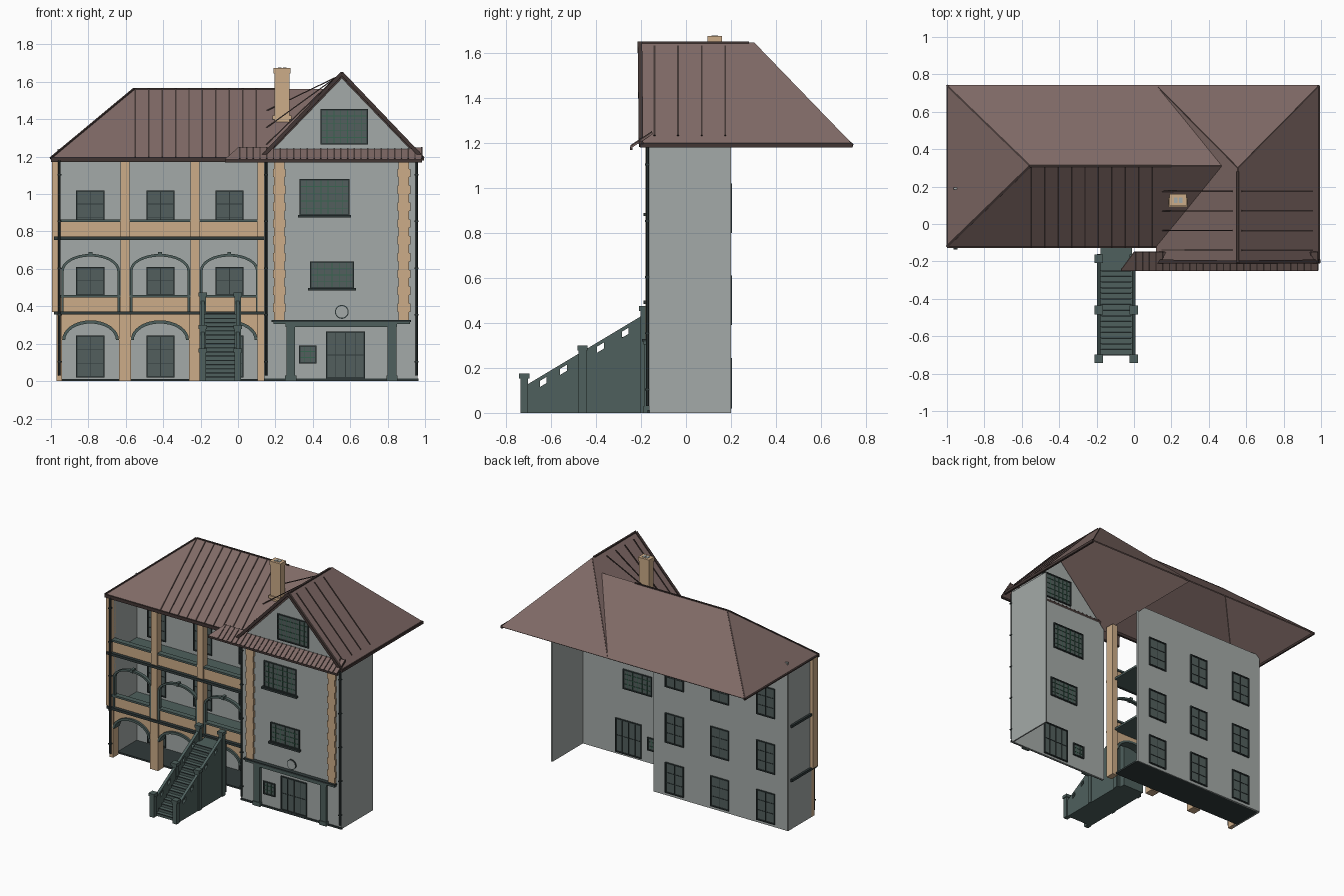
import bpy, bmesh, math
from mathutils import Vector

cube = bpy.data.objects.get("Cube")
if cube:
    bpy.data.objects.remove(cube, do_unlink=True)


def material(name, r, g, b):
    m = bpy.data.materials.new(name)
    m.use_nodes = True
    col = [(c / 255 / 12.92 if c < 11 else ((c / 255 + 0.055) / 1.055) ** 2.4) for c in (r, g, b)] + [1]
    m.diffuse_color = col
    m.node_tree.nodes["Principled BSDF"].inputs["Base Color"].default_value = col
    return m


WALL = material("grey plaster", 164, 170, 168)
STONE = material("tan stone", 204, 172, 136)
ROOF = material("brown roof", 128, 106, 102)
SEAM = material("dark roof trim", 66, 54, 52)
SLATE = material("slate green", 78, 96, 93)
TRIM = material("dark slate trim", 48, 58, 58)
PANE = material("window pane", 82, 95, 93)
BAR = material("green glazing bar", 56, 100, 80)


class Part:
    """Collects boxes, bars and prisms into one object."""

    def __init__(self, name, mat):
        self.name, self.mat, self.bm = name, mat, bmesh.new()

    def face(self, pts):
        self.bm.faces.new([self.bm.verts.new(p) for p in pts])
        return self

    def prism(self, pts, axis, a, b):
        place = (lambda p, d: (d, p[0], p[1])) if axis == "x" else (lambda p, d: (p[0], d, p[1]))
        lo = [self.bm.verts.new(place(p, a)) for p in pts]
        hi = [self.bm.verts.new(place(p, b)) for p in pts]
        self.bm.faces.new(lo)
        self.bm.faces.new(hi[::-1])
        for i in range(len(pts)):
            j = (i + 1) % len(pts)
            self.bm.faces.new((lo[i], hi[i], hi[j], lo[j]))
        return self

    def box(self, x0, x1, y0, y1, z0, z1):
        return self.prism([(x0, z0), (x1, z0), (x1, z1), (x0, z1)], "y", y0, y1)

    def bar(self, p, q, w, sides=4):
        p, q = Vector(p), Vector(q)
        rot = (q - p).to_track_quat("Z", "Y")
        ring = [Vector((math.cos(t), math.sin(t), 0)) * w * 0.7
                for t in [(k + 0.5) * math.tau / sides for k in range(sides)]]
        lo = [self.bm.verts.new(p + rot @ v) for v in ring]
        hi = [self.bm.verts.new(q + rot @ v) for v in ring]
        self.bm.faces.new(lo)
        self.bm.faces.new(hi)
        for i in range(sides):
            j = (i + 1) % sides
            self.bm.faces.new((lo[i], lo[j], hi[j], hi[i]))
        return self

    def done(self, thickness=0):
        bmesh.ops.recalc_face_normals(self.bm, faces=self.bm.faces)
        me = bpy.data.meshes.new(self.name)
        self.bm.to_mesh(me)
        self.bm.free()
        me.materials.append(self.mat)
        ob = bpy.data.objects.new(self.name, me)
        bpy.context.collection.objects.link(ob)
        if thickness:
            mod = ob.modifiers.new("thickness", "SOLIDIFY")
            mod.thickness, mod.offset = thickness, 0
        return ob


def window(name, x0, x1, z0, z1, y, cols, rows, bar_mat, sill=0.0):
    """Pane, frame and glazing bars showing on both sides of a thin wall."""
    Part(name + "_pane", PANE).box(x0, x1, y - 0.008, y + 0.008, z0, z1).done()
    f, d = 0.008, 0.015
    frame = Part(name + "_frame", TRIM)
    for x in (x0, x1 - f):
        frame.box(x, x + f, y - d, y + d, z0, z1)
    for z in (z0, z1 - f):
        frame.box(x0, x1, y - d, y + d, z, z + f)
    if sill:
        frame.box(x0 - sill, x1 + sill, y - 0.028, y, z0 - 0.01, z0 + 0.004)
    frame.done()
    bars = Part(name + "_bars", bar_mat)
    for i in range(1, cols):
        x = x0 + (x1 - x0) * i / cols
        bars.box(x - 0.002, x + 0.002, y - 0.012, y + 0.012, z0, z1)
    for i in range(1, rows):
        z = z0 + (z1 - z0) * i / rows
        bars.box(x0, x1, y - 0.011, y + 0.011, z - 0.002, z + 0.002)
    bars.done()


def arc(cx, rx, z, rz, n=16):
    return [(cx + rx * math.cos(math.pi * i / n), z + rz * math.sin(math.pi * i / n)) for i in range(n + 1)]


# Walls of the gabled wing: front and outer side only, open behind
FY = -0.16
Part("wing_front_wall", WALL).prism(
    [(0.14, 0), (0.96, 0), (0.96, 1.2), (0.555, 1.62), (0.14, 1.19)], "y", FY - 0.005, FY + 0.005).done()
Part("wing_side_wall", WALL).box(0.95, 0.96, FY, 0.2, 0, 1.19).done()

# Walls of the gallery block
BY = 0.19
Part("gallery_back_wall", WALL).box(-0.965, 0.13, BY - 0.006, BY + 0.006, 0, 1.24).done()
Part("gallery_side_wall", WALL).box(-0.97, -0.955, -0.08, BY, 0, 1.19).done()
for c in (-0.79, -0.415, -0.045):
    for z0, z1 in ((0.02, 0.245), (0.39, 0.61), (0.8, 1.02)):
        window("gallery_window", c - 0.075, c + 0.075, z0, z1, BY, 2, 3, TRIM)

# Gallery floors, bands and parapets
Part("ground_floor", TRIM).box(-0.96, 0.13, -0.04, BY, 0, 0.012).done()
floors = Part("gallery_floors", SLATE)
bands = Part("gallery_bands", TRIM)
parapet = Part("gallery_parapets", STONE)
caps = Part("parapet_caps", SLATE)
for z, h in ((0.355, 0.095), (0.755, 0.1)):
    floors.box(-0.96, 0.13, -0.1, BY, z, z + 0.015)
    bands.box(-0.985, 0.145, -0.125, -0.1, z, z + 0.018)
    bands.box(-0.985, -0.96, -0.125, 0.17, z, z + 0.018)
    parapet.box(-0.96, 0.13, -0.1, -0.08, z + 0.015, z + h)
    caps.box(-0.96, 0.13, -0.11, -0.07, z + h - 0.004, z + h + 0.01)
for p in (floors, bands, parapet, caps):
    p.done()

# Stone columns
cols = Part("gallery_columns", STONE)
for c in (-0.605, -0.23):
    cols.box(c - 0.032, c + 0.032, -0.115, -0.05, 0, 0.36)
    cols.box(c - 0.024, c + 0.024, -0.113, -0.06, 0.36, 1.19)
cols.box(-0.97, -0.94, -0.115, -0.05, 0, 0.36)
cols.box(-0.995, -0.955, -0.115, -0.06, 0.37, 1.19)
cols.box(0.105, 0.15, -0.115, -0.05, 0, 1.19)
cols.done()

# Arches: filled spandrels below, open rims above
spandrel = Part("ground_spandrels", STONE)
rims = Part("arch_rims", SLATE)
for a, b in ((-0.94, -0.637), (-0.573, -0.262), (-0.198, 0.105)):
    c, r = (a + b) / 2, (b - a) / 2
    spandrel.prism([(a, 0.355), (b, 0.355)] + arc(c, r, 0.22, 0.105), "y", -0.105, -0.06)
    rims.prism(arc(c, r, 0.22, 0.105) + arc(c, r - 0.016, 0.22, 0.088)[::-1], "y", -0.12, -0.055)
    rims.prism(arc(c, r + 0.005, 0.59, 0.09) + arc(c, r - 0.009, 0.59, 0.076)[::-1], "y", -0.11, -0.085)
    for x in (a - 0.005, b - 0.008):
        rims.box(x, x + 0.013, -0.11, -0.085, 0.37, 0.59)
    rims.box(c - 0.01, c + 0.01, -0.115, -0.08, 0.665, 0.69)
spandrel.done()
rims.done()

# Wing windows and door
window("upper_window", 0.33, 0.595, 0.885, 1.08, FY, 7, 5, BAR, 0.01)
window("middle_window", 0.385, 0.62, 0.495, 0.64, FY, 6, 4, BAR, 0.01)
window("gable_window", 0.44, 0.695, 1.265, 1.455, FY, 7, 5, BAR)
window("small_window", 0.325, 0.42, 0.095, 0.19, FY, 3, 3, BAR)
window("wing_door", 0.47, 0.68, 0.015, 0.265, FY, 4, 2, TRIM)

# Quoins, entrance beam, posts and plinth
quoins = Part("wing_quoins", STONE)
for c in (0.22, 0.887):
    for i in range(19):
        w = 0.034 if i % 2 else 0.028
        quoins.box(c - w, c + w, FY - 0.02, FY, 0.325 + i * 0.045, 0.37 + i * 0.045)
quoins.done()
entry = Part("entrance_frame", SLATE)
entry.box(0.19, 0.92, FY - 0.03, FY, 0.305, 0.318).box(0.255, 0.85, FY - 0.025, FY, 0.29, 0.305)
for c in (0.282, 0.823):
    entry.box(c - 0.024, c + 0.024, FY - 0.025, FY, 0, 0.3)
    entry.box(c - 0.03, c + 0.03, FY - 0.03, FY, 0, 0.03)
entry.done()
Part("entrance_cornice", TRIM).box(0.18, 0.925, FY - 0.036, FY, 0.317, 0.328).done()
Part("plinth", TRIM).box(0.14, 0.965, FY - 0.012, FY, 0, 0.013).done()

# Round plaque
Part("plaque_rim", TRIM).bar((0.555, FY, 0.37), (0.555, FY - 0.011, 0.37), 0.053, 24).done()
Part("plaque_face", WALL).bar((0.555, FY, 0.37), (0.555, FY - 0.013, 0.37), 0.045, 24).done()

# Downpipes with brackets
pipes = Part("downpipes", TRIM)
for x, y in ((-0.955, -0.125), (0.15, -0.172), (0.955, -0.172)):
    pipes.bar((x, y, 0.03), (x, y, 1.18), 0.01, 8)
    for k in range(5):
        pipes.box(x - 0.01, x + 0.01, y - 0.01, y + 0.01, 0.1 + k * 0.25, 0.108 + k * 0.25)
pipes.done()

# Roof sheets
E, MZ, WZ, RX = 1.19, 1.56, 1.645, 0.555
F0, B0, MY = -0.12, 0.74, 0.31
hip, end = (-0.555, MY, MZ), (0.468, MY, MZ)
main = Part("main_roof", ROOF)
main.face([(-1, F0, E), (0.12, F0, E), end, hip])
main.face([(0.12, B0, E), (-1, B0, E), hip, end])
main.face([(-1, B0, E), (-1, F0, E), hip])
main.done(0.008)
front, back = (RX, -0.205, WZ), (RX, 0.3, WZ)
wing = Part("wing_roof", ROOF)
wing.face([(0.99, -0.205, E), (0.99, B0, E), back, front])
wing.face([(0.12, B0, E), (0.12, -0.205, E), front, back])
wing.face([(0.99, B0, E), (0.12, B0, E), back])
wing.done(0.008)

# Roof ridges, verges, gutters and standing seams
trim = Part("roof_trim", SEAM)
trim.bar((-1, F0, E), hip, 0.014).bar((-1, B0, E), hip, 0.01).bar(hip, (0.2, MY, MZ), 0.012)
trim.bar(front, (RX, 0.28, WZ), 0.014)
for x in (0.12, 0.99):
    trim.bar((x, -0.2, E), front, 0.02)
trim.box(0.98, 0.995, -0.205, B0, 1.18, 1.2)
trim.box(-1, 0.14, F0 - 0.008, F0 + 0.008, 1.172, 1.196)
trim.box(-1, -0.988, F0, B0, 1.18, 1.197)
trim.done()
seams = Part("roof_seams", SEAM)
for i in range(10):
    x = -0.55 + i * 0.072
    seams.bar((x, F0, E + 0.004), (x, MY, MZ + 0.004), 0.008)
for y in (-0.14, -0.035, 0.07, 0.175):
    seams.bar((0.955, y, 1.232), (RX + 0.02, y, 1.63), 0.008)
    seams.bar((0.15, y, max(1.23, E + (y - F0) * 0.86)), (RX - 0.03, y, 1.625), 0.006)
seams.done()

# Pent roof across the foot of the gable
Part("pent_roof", ROOF).face(
    [(-0.07, -0.245, 1.182), (0.985, -0.245, 1.182), (0.985, -0.15, 1.245), (0, -0.15, 1.245)]).done(0.01)
tiles = Part("pent_seams", SEAM)
for i in range(28):
    x = 0.01 + i * 0.036
    tiles.bar((x, -0.246, 1.187), (x, -0.15, 1.25), 0.007)
tiles.box(-0.07, 0.985, -0.25, -0.238, 1.17, 1.185)
tiles.done()

# Chimney
chimney = Part("chimney", STONE).box(0.195, 0.275, 0.1, 0.155, 1.36, 1.67)
chimney.box(0.185, 0.285, 0.092, 0.163, 1.4, 1.42).box(0.19, 0.28, 0.095, 0.16, 1.645, 1.675)
chimney.done()
flues = Part("chimney_flues", WALL)
for x in (0.215, 0.24):
    flues.box(x, x + 0.018, 0.113, 0.143, 1.67, 1.678)
flues.done()

# Outside staircase: solid treads, pierced side walls, posts
slope = lambda y: 0.13 + (y + 0.7) * 0.6
steps = Part("stair_steps", SLATE)
nosing = Part("stair_nosings", TRIM)
N = 16
for i in range(N):
    y, z = -0.7 + i * 0.03, 0.36 * (i + 1) / N
    steps.box(-0.18, -0.01, y, -0.12 if i == N - 1 else y + 0.03, 0, z)
    nosing.box(-0.175, -0.015, y - 0.004, y + 0.004, z - 0.006, z + 0.001)
steps.done()
nosing.done()
sides = Part("stair_sides", SLATE)
posts = Part("stair_posts", SLATE)
holes = (-0.635, -0.545, -0.38, -0.27)


def strip(x, y0, y1, lo, hi):
    sides.prism([(y0, slope(y0) - lo), (y1, slope(y1) - lo), (y1, slope(y1) - hi), (y0, slope(y0) - hi)],
                "x", x - 0.01, x + 0.01)


for x in (-0.188, -0.002):
    sides.prism([(-0.72, 0), (-0.16, 0), (-0.16, slope(-0.16) - 0.045), (-0.72, slope(-0.72) - 0.045)],
                "x", x - 0.01, x + 0.01)
    strip(x, -0.71, -0.17, 0.018, 0)
    edges = [-0.71] + [h + s for h in holes for s in (-0.015, 0.015)] + [-0.17]
    for y0, y1 in zip(edges[::2], edges[1::2]):
        strip(x, y0, y1, 0.045, 0.018)
    for y, top in ((-0.72, 0.175), (-0.46, 0.3), (-0.185, 0.475)):
        posts.box(x - 0.017, x + 0.017, y - 0.017, y + 0.017, 0, top)
        posts.box(x - 0.023, x + 0.023, y - 0.023, y + 0.023, top - 0.022, top)
sides.done()
posts.done()
